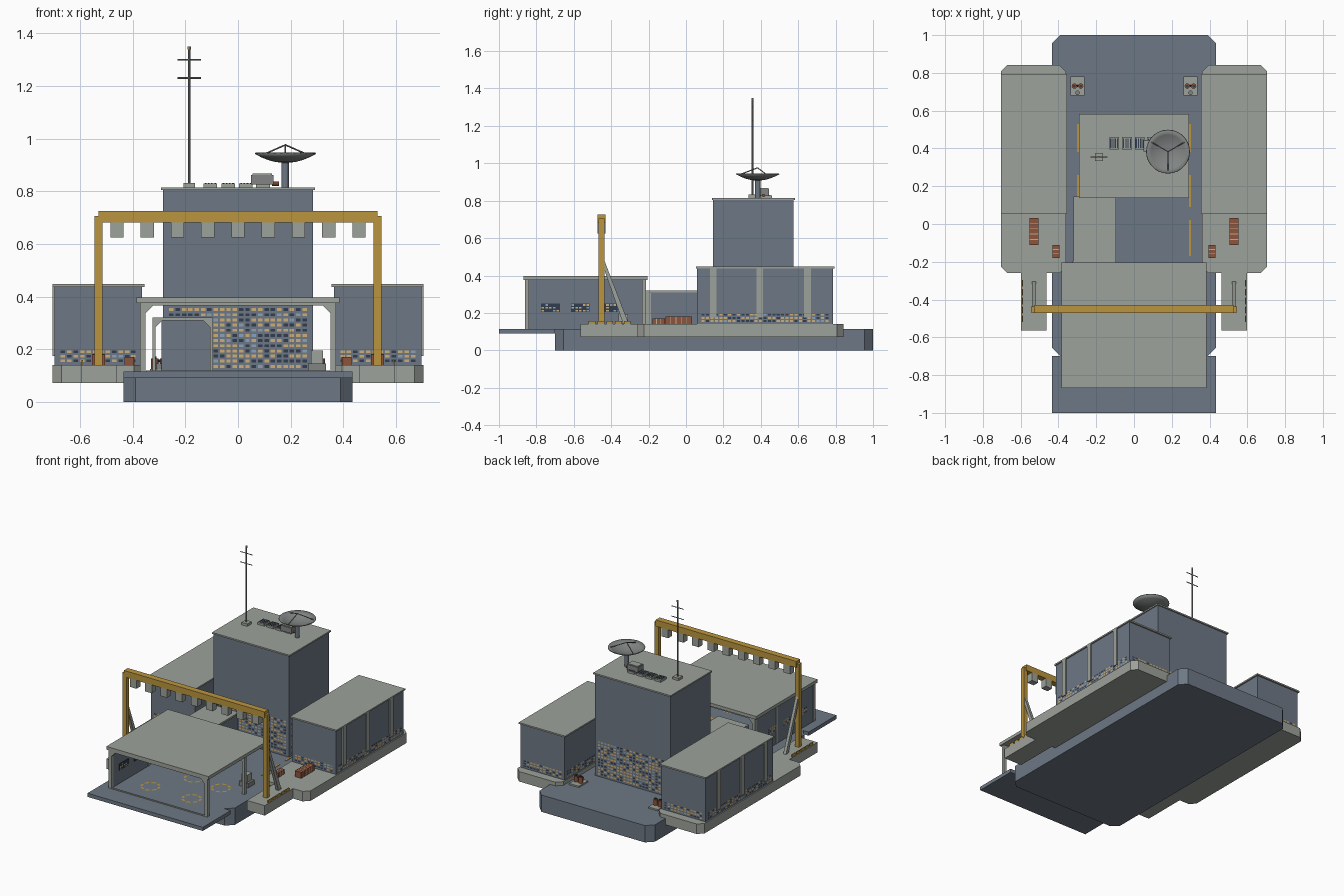
import bpy, bmesh, math, random
from mathutils import Vector

if "Cube" in bpy.data.objects:
    bpy.data.objects.remove(bpy.data.objects["Cube"])

random.seed(4)


def mat(name, rgb):
    m = bpy.data.materials.new(name)
    m.diffuse_color = (*rgb, 1)
    m.use_nodes = True
    m.node_tree.nodes["Principled BSDF"].inputs["Base Color"].default_value = m.diffuse_color
    return m


BLUE = mat("slate_blue", (0.155, 0.19, 0.235))
GREY = mat("concrete_grey", (0.34, 0.36, 0.325))
STEEL = mat("steel_grey", (0.22, 0.235, 0.23))
YELLOW = mat("crane_yellow", (0.50, 0.30, 0.05))
RUST = mat("rust_red", (0.27, 0.09, 0.045))
TAN = mat("pale_tan", (0.55, 0.42, 0.28))
LIT = mat("lit_window", (0.62, 0.42, 0.18))
DARK = mat("dark_window", (0.03, 0.045, 0.075))
PALE = mat("pale_window", (0.25, 0.36, 0.48))


def finish(name, bm, mats):
    me = bpy.data.meshes.new(name)
    bm.to_mesh(me)
    bm.free()
    for m in mats:
        me.materials.append(m)
    ob = bpy.data.objects.new(name, me)
    bpy.context.collection.objects.link(ob)
    return ob


def prism(name, pts, direction, m):
    """Extrude a flat outline of 3D points along a direction."""
    bm = bmesh.new()
    f = bm.faces.new([bm.verts.new(p) for p in pts])
    r = bmesh.ops.extrude_face_region(bm, geom=[f])
    vs = [g for g in r["geom"] if isinstance(g, bmesh.types.BMVert)]
    bmesh.ops.translate(bm, verts=vs, vec=direction)
    bmesh.ops.recalc_face_normals(bm, faces=bm.faces)
    return finish(name, bm, [m])


def box(name, x0, x1, y0, y1, z0, z1, m, c=0.0):
    """Box with optional cut vertical corners."""
    x0, x1 = min(x0, x1), max(x0, x1)
    if c:
        p = [(x0 + c, y0), (x1 - c, y0), (x1, y0 + c), (x1, y1 - c),
             (x1 - c, y1), (x0 + c, y1), (x0, y1 - c), (x0, y0 + c)]
    else:
        p = [(x0, y0), (x1, y0), (x1, y1), (x0, y1)]
    return prism(name, [(x, y, z0) for x, y in p], (0, 0, z1 - z0), m)


def rod(name, a, b, r, m, n=8):
    a, b = Vector(a), Vector(b)
    bm = bmesh.new()
    bmesh.ops.create_cone(bm, cap_ends=True, segments=n, radius1=r, radius2=r, depth=(b - a).length)
    ob = finish(name, bm, [m])
    ob.location = (a + b) / 2
    ob.rotation_euler = (b - a).to_track_quat('Z', 'Y').to_euler()
    return ob


def arch(name, x0, x1, y0, y1, z0, z1, t, c, m):
    """Portal frame with cut inner corners."""
    p = [(x0, z0), (x0, z1), (x1, z1), (x1, z0), (x1 - t, z0), (x1 - t, z1 - t - c),
         (x1 - t - c, z1 - t), (x0 + t + c, z1 - t), (x0 + t, z1 - t - c), (x0 + t, z0)]
    return prism(name, [(x, y0, z) for x, z in p], (0, y1 - y0, 0), m)


def windows(name, start, u, length, height, cols, rows):
    """Grid of thin window panes on a wall facing u x z."""
    u, up = Vector(u), Vector((0, 0, 1))
    o = Vector(start) + u.cross(up) * 0.002
    du, dz = length / cols, height / rows
    bm = bmesh.new()
    for i in range(cols):
        for j in range(rows):
            a = o + u * du * (i + 0.15) + up * dz * (j + 0.22)
            w, h = u * du * 0.7, up * dz * 0.56
            f = bm.faces.new([bm.verts.new(q) for q in (a, a + w, a + w + h, a + h)])
            f.material_index = random.choices((0, 1, 2), (5, 4, 1))[0]
    return finish(name, bm, [LIT, DARK, PALE])


def window_band(name, x0, x1, y0, y1, z, h, rows, pitch):
    e = 0.02
    for k, (s, u, l) in enumerate((((x0 + e, y0, z), (1, 0, 0), x1 - x0 - 2 * e),
                                   ((x1, y0 + e, z), (0, 1, 0), y1 - y0 - 2 * e),
                                   ((x1 - e, y1, z), (-1, 0, 0), x1 - x0 - 2 * e),
                                   ((x0, y1 - e, z), (0, -1, 0), y1 - y0 - 2 * e))):
        windows(f"{name}_{k}", s, u, l, h, round(l / pitch), rows)


# Hull and front ramp plate
box("hull", -0.435, 0.435, -0.70, 1.0, 0, 0.115, BLUE, 0.045)
box("front_plate", -0.435, 0.435, -1.0, -0.70, 0.09, 0.115, BLUE)

# Central tower
box("tower", -0.285, 0.285, 0.145, 0.575, 0.115, 0.807, BLUE)
box("tower_roof", -0.292, 0.292, 0.138, 0.583, 0.805, 0.815, GREY)
window_band("tower_windows", -0.285, 0.285, 0.145, 0.575, 0.125, 0.235, 12, 0.024)

# Annex between tower and hangar
box("annex", -0.29, -0.10, -0.19, 0.145, 0.115, 0.31, BLUE)
box("annex_roof", -0.32, -0.095, -0.2, 0.145, 0.308, 0.32, GREY)
arch("annex_frame", -0.325, -0.095, -0.215, -0.195, 0.115, 0.32, 0.012, 0.025, GREY)

# Hangar: roof, closed left wall, open right side with columns
box("hangar_roof", -0.385, 0.385, -0.868, -0.205, 0.375, 0.397, GREY)
box("hangar_left_wall", -0.37, -0.355, -0.86, -0.215, 0.115, 0.376, BLUE)
for y in (-0.862, -0.46, -0.235):
    arch("hangar_frame", -0.372, 0.372, y, y + 0.022, 0.115, 0.385, 0.02, 0.03, GREY)
box("hangar_sill", -0.35, 0.35, -0.862, -0.85, 0.115, 0.119, GREY)
for y in (-0.725, -0.565, -0.40):
    box("hangar_window_panel", -0.3545, -0.351, y - 0.05, y + 0.05, 0.205, 0.25, DARK)
    windows("hangar_window_inner", (-0.351, y - 0.05, 0.205), (0, 1, 0), 0.1, 0.045, 5, 3)
    windows("hangar_window_outer", (-0.37, y + 0.05, 0.205), (0, -1, 0), 0.1, 0.045, 5, 3)

# Dashed floor rings in the hangar
for cx, cy in ((-0.17, -0.7), (0.14, -0.7), (-0.02, -0.45), (0.2, -0.47)):
    bm = bmesh.new()
    for k in range(8):
        a0, a1 = k * math.pi / 4, k * math.pi / 4 + 0.5
        q = [(0.05, a0), (0.065, a0), (0.065, a1), (0.05, a1)]
        bm.faces.new([bm.verts.new((cx + r * math.cos(a), cy + r * math.sin(a), 0.118)) for r, a in q])
    finish("floor_ring", bm, [YELLOW])

# Hangar equipment console
box("console_base", 0.265, 0.335, -0.37, -0.30, 0.115, 0.145, STEEL)
box("console_body", 0.278, 0.322, -0.36, -0.31, 0.145, 0.195, GREY)

for s in (-1, 1):
    side = "right" if s > 0 else "left"
    # Sponson deck with forward arm
    box(side + "_sponson", s * 0.36, s * 0.705, -0.26, 0.842, 0.072, 0.14, GREY, 0.035)
    box(side + "_sponson_arm", s * 0.462, s * 0.597, -0.565, -0.25, 0.072, 0.14, GREY)
    # Side building
    xa, xb = sorted((s * 0.365, s * 0.697))
    box(side + "_block", xa, xb, 0.06, 0.785, 0.14, 0.438, BLUE)
    box(side + "_block_roof", s * 0.355, s * 0.705, 0.053, 0.795, 0.437, 0.447, GREY)
    for y in (0.145, 0.395, 0.65):
        box(side + "_block_rib", s * 0.69, s * 0.705, y - 0.018, y + 0.018, 0.175, 0.44, GREY)
    window_band(side + "_block_windows", xa, xb, 0.06, 0.785, 0.148, 0.05, 3, 0.024)
    # Gantry post, brace and hazard rail
    box(side + "_gantry_post", s * 0.515, s * 0.545, -0.468, -0.437, 0.14, 0.705, YELLOW)
    prism(side + "_gantry_brace", [(s * 0.52, -0.44, 0.49), (s * 0.52, -0.44, 0.44),
          (s * 0.52, -0.335, 0.14), (s * 0.52, -0.305, 0.14)], (s * 0.02, 0, 0), GREY)
    for k in range(5):
        y = -0.52 + k * 0.047
        box(side + "_hazard_rail", s * 0.588, s * 0.594, y, y + 0.036, 0.14, 0.158, YELLOW)
    # Cargo containers with pale bands
    for x, y0, y1, w, h, n in ((0.53, -0.11, 0.032, 0.024, 0.04, 4), (0.413, -0.18, -0.112, 0.018, 0.03, 2)):
        box(side + "_container", s * (x - w), s * (x + w), y0, y1, 0.14, 0.14 + h, RUST)
        for k in range(n):
            y = y0 + (k + 1) * (y1 - y0) / (n + 1)
            box(side + "_container_band", s * (x - w - 0.001), s * (x + w + 0.001),
                y - 0.002, y + 0.002, 0.14, 0.141 + h, TAN)
    # Rear deck pump set
    box(side + "_pump_base", s * 0.262, s * 0.335, 0.68, 0.78, 0.115, 0.125, GREY)
    for x in (0.282, 0.316):
        rod(side + "_pump_drum", (s * x, 0.73, 0.125), (s * x, 0.73, 0.165), 0.014, RUST, 12)
        rod(side + "_pump_cap", (s * x, 0.73, 0.165), (s * x, 0.73, 0.172), 0.007, DARK, 12)
    rod(side + "_pump_pipe", (s * 0.282, 0.73, 0.155), (s * 0.316, 0.73, 0.155), 0.005, DARK)
    rod(side + "_pump_valve", (s * 0.299, 0.695, 0.125), (s * 0.299, 0.695, 0.145), 0.012, STEEL, 12)
    # Dashed deck guide line
    for y0, y1 in ((-0.17, 0.02), (0.09, 0.26), (0.38, 0.53)):
        box(side + "_guide_line", s * 0.291, s * 0.301, y0, y1, 0.114, 0.118, YELLOW)

# Gantry beam with hanging units
box("gantry_beam", -0.53, 0.53, -0.472, -0.43, 0.682, 0.725, YELLOW)
for k in range(9):
    x = (k - 4) * 0.115
    box("hanging_unit", x - 0.025, x + 0.025, -0.472, -0.43, 0.625, 0.683, GREY)

# Roof vents and cooling unit
for x in (-0.105, -0.037, 0.03, 0.095):
    box("roof_vent", x - 0.026, x + 0.026, 0.395, 0.46, 0.815, 0.829, GREY)
    for k in range(4):
        xx = x - 0.018 + k * 0.012
        box("vent_slot", xx - 0.003, xx + 0.003, 0.402, 0.453, 0.828, 0.831, DARK)
box("cooling_unit", 0.05, 0.135, 0.385, 0.445, 0.825, 0.862, STEEL)
box("cooling_unit_top", 0.055, 0.13, 0.39, 0.44, 0.862, 0.867, GREY)
rod("cooling_pipe", (0.13, 0.415, 0.828), (0.155, 0.415, 0.828), 0.009, RUST)

# Antenna mast
box("mast_base", -0.207, -0.163, 0.333, 0.377, 0.815, 0.832, GREY)
rod("mast", (-0.185, 0.355, 0.83), (-0.185, 0.355, 1.34), 0.005, STEEL)
rod("mast_tip", (-0.185, 0.355, 1.338), (-0.185, 0.355, 1.35), 0.006, TAN)
for z in (1.23, 1.30):
    rod("mast_crossbar", (-0.23, 0.355, z), (-0.14, 0.355, z), 0.003, STEEL, 6)

# Dish antenna with feed tripod
D = Vector((0.18, 0.383, 0))
rod("dish_post", D + Vector((0, 0, 0.815)), D + Vector((0, 0, 0.91)), 0.014, BLUE, 12)
bm = bmesh.new()
N = 28
rings = [[bm.verts.new((D.x + r * math.cos(a), D.y + r * math.sin(a), 0.91 + 0.034 * (r / 0.115) ** 2))
          for a in (i * math.tau / N for i in range(N))] for r in (0.012, 0.04, 0.065, 0.09, 0.115)]
bm.faces.new(rings[0])
for a, b in zip(rings, rings[1:]):
    for i in range(N):
        j = (i + 1) % N
        bm.faces.new((a[i], b[i], b[j], a[j]))
bmesh.ops.recalc_face_normals(bm, faces=bm.faces)
dish = finish("dish", bm, [STEEL])
sol = dish.modifiers.new("thickness", 'SOLIDIFY')
sol.thickness = 0.005
sol.offset = 0
for p in dish.data.polygons:
    p.use_smooth = True
for k in range(3):
    a = k * math.tau / 3 + math.radians(30)
    rod("dish_strut", D + Vector((0.1 * math.cos(a), 0.1 * math.sin(a), 0.938)),
        D + Vector((0, 0, 0.976)), 0.003, STEEL, 6)
